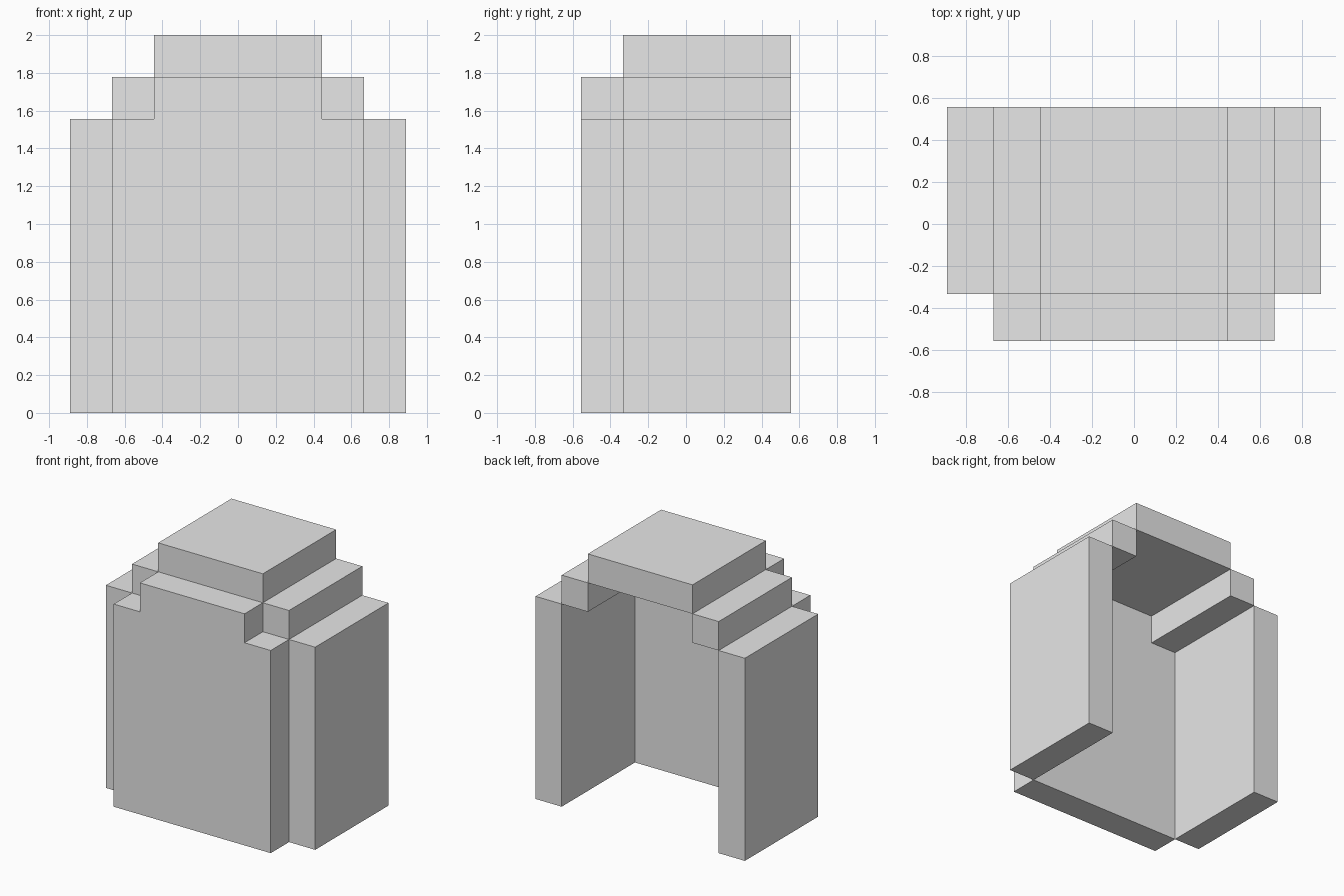
import bpy
import bmesh

U = 2 / 9  # one block unit: the model is nine units tall

cube = bpy.data.objects.get("Cube")
if cube:
    bpy.data.objects.remove(cube, do_unlink=True)

grey = bpy.data.materials.new("light_grey")
grey.use_nodes = True
COLOUR = (0.8, 0.8, 0.8, 1.0)
grey.diffuse_color = COLOUR
grey.node_tree.nodes["Principled BSDF"].inputs["Base Color"].default_value = COLOUR


def extrude_profile(name, points, start, end, axis="y"):
    """Closed solid from an (x, z) outline, running from start to end along y."""
    bm = bmesh.new()
    face = bm.faces.new([bm.verts.new((x * U, start * U, z * U)) for x, z in points])
    result = bmesh.ops.extrude_face_region(bm, geom=[face])
    moved = [v for v in result["geom"] if isinstance(v, bmesh.types.BMVert)]
    bmesh.ops.translate(bm, verts=moved, vec=(0, (end - start) * U, 0))
    bmesh.ops.recalc_face_normals(bm, faces=bm.faces)
    mesh = bpy.data.meshes.new(name)
    bm.to_mesh(mesh)
    bm.free()
    mesh.materials.append(grey)
    obj = bpy.data.objects.new(name, mesh)
    bpy.context.collection.objects.link(obj)
    return obj


def rectangle(x0, x1, z0, z1):
    return [(x0, z0), (x1, z0), (x1, z1), (x0, z1)]


FRONT, INNER, BACK = -2.5, -1.5, 2.5

# Front panel with notched upper corners
extrude_profile("front_panel",
                [(-3, 0), (3, 0), (3, 7), (2, 7), (2, 8), (-2, 8), (-2, 7), (-3, 7)],
                FRONT, INNER)

# Side walls and the shoulder steps above them
for side, s in (("left", 1), ("right", -1)):
    extrude_profile(side + "_wall", rectangle(3 * s, 4 * s, 0, 7), INNER, BACK)
    extrude_profile(side + "_shoulder", rectangle(2 * s, 3 * s, 7, 8), INNER, BACK)

# Flat roof slab
extrude_profile("roof", rectangle(-2, 2, 8, 9), INNER, BACK)
